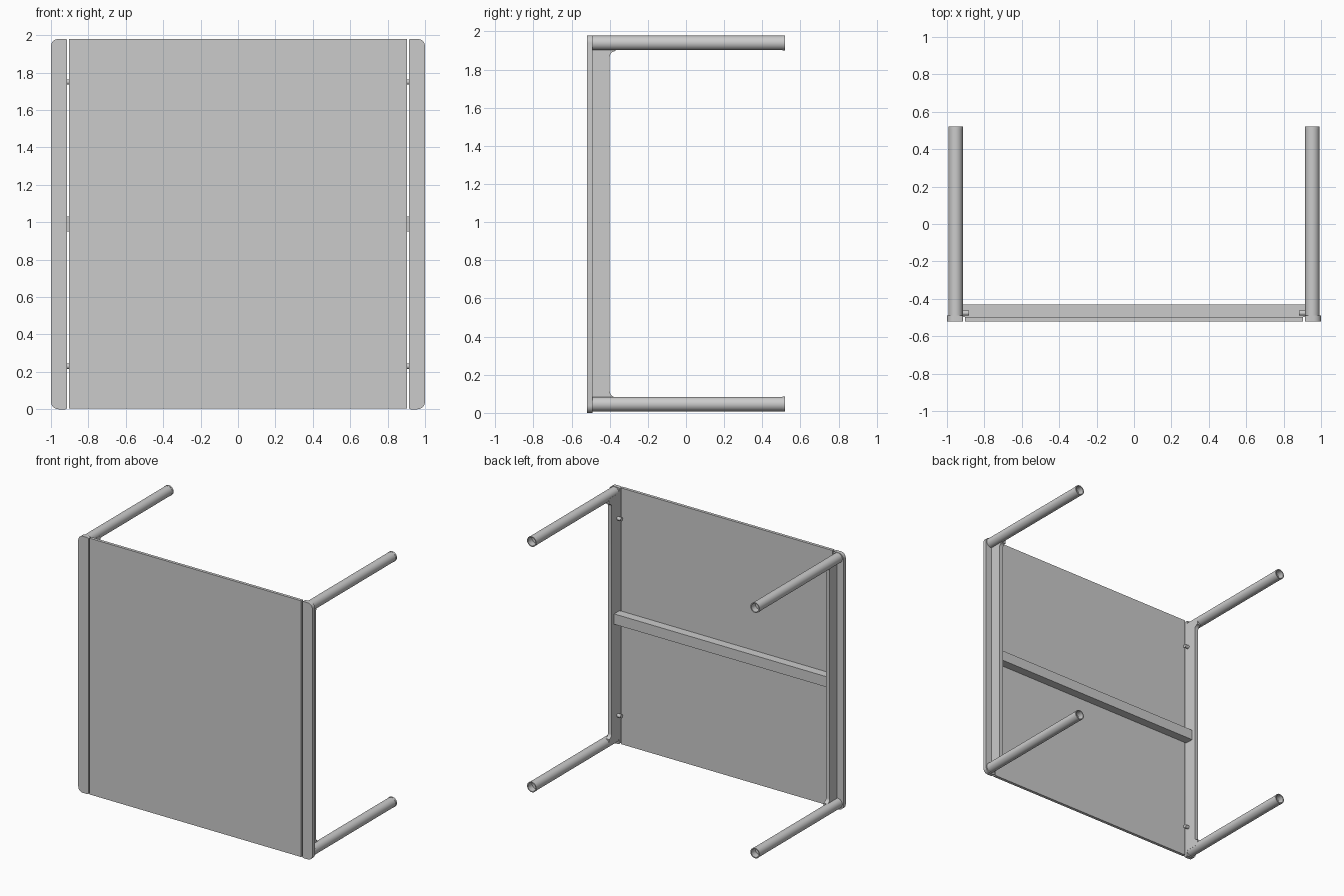
import bpy, bmesh, math

if "Cube" in bpy.data.objects:
    bpy.data.objects.remove(bpy.data.objects["Cube"])

H = 1.98            # overall height of the tipped-over table
FRONT, BACK = -0.52, -0.49


def finish(name, bm, smooth=True):
    bmesh.ops.recalc_face_normals(bm, faces=bm.faces)
    me = bpy.data.meshes.new(name)
    bm.to_mesh(me)
    bm.free()
    ob = bpy.data.objects.new(name, me)
    bpy.context.collection.objects.link(ob)
    if smooth:
        bpy.ops.object.select_all(action='DESELECT')
        ob.select_set(True)
        bpy.context.view_layer.objects.active = ob
        bpy.ops.object.shade_smooth_by_angle(angle=math.radians(35))
    return ob


def prism(name, pts, offset):
    """Extrude a closed 3D outline along offset."""
    bm = bmesh.new()
    face = bm.faces.new([bm.verts.new(p) for p in pts])
    ext = bmesh.ops.extrude_face_region(bm, geom=[face])
    verts = [v for v in ext['geom'] if isinstance(v, bmesh.types.BMVert)]
    bmesh.ops.translate(bm, verts=verts, vec=offset)
    return finish(name, bm)


def box(name, x, y, z):
    pts = [(x[0], y[0], z[0]), (x[1], y[0], z[0]), (x[1], y[0], z[1]), (x[0], y[0], z[1])]
    return prism(name, pts, (0, y[1] - y[0], 0))


def arc(cx, cy, r, a0, a1, n=8):
    return [(cx + r * math.cos(math.radians(a0 + (a1 - a0) * i / n)),
             cy + r * math.sin(math.radians(a0 + (a1 - a0) * i / n))) for i in range(n + 1)]


def lathe(name, profile, origin, axis, n=32):
    """Revolve (radius, distance) points around the 'X' or 'Y' axis."""
    bm = bmesh.new()
    rings = []
    for r, d in profile:
        ring = []
        for i in range(n):
            c, s = r * math.cos(math.tau * i / n), r * math.sin(math.tau * i / n)
            p = (d, c, s) if axis == 'X' else (c, d, s)
            ring.append(bm.verts.new([o + q for o, q in zip(origin, p)]))
        rings.append(ring)
    for a, b in zip(rings, rings[1:]):
        for i in range(n):
            bm.faces.new((a[i], a[(i + 1) % n], b[(i + 1) % n], b[i]))
    bm.faces.new(rings[0])
    bm.faces.new(rings[-1])
    return finish(name, bm)


# tabletop panel and the cross beam behind it
box("tabletop_panel", (-0.904, 0.904), (FRONT, -0.497), (0.003, H))
box("cross_beam", (-0.915, 0.915), (-0.497, -0.43), (0.95, 1.03))

for side, s in (("left", -1), ("right", 1)):
    # edge strip with rounded outer corners
    outline = (arc(0.96, 0.04, 0.04, -90, 0) + arc(0.96, H - 0.04, 0.04, 0, 90)
               + arc(0.922, H - 0.008, 0.008, 90, 180, 3) + arc(0.922, 0.008, 0.008, 180, 270, 3))
    prism(side + "_edge_strip", [(s * x, FRONT, z) for x, z in outline], (0, BACK - FRONT, 0))

    # side rail plate, filleted into the legs
    f = 0.03
    rail = [(BACK, 0.04), (-0.40 + f, 0.04)]
    rail += arc(-0.40 + f, 0.083 + f, f, 270, 180)
    rail += arc(-0.40 + f, H - 0.083 - f, f, 180, 90)
    rail += [(-0.40 + f, H - 0.04), (BACK, H - 0.04)]
    prism(side + "_side_rail", [(s * 0.915, y, z) for y, z in rail], (s * 0.032, 0, 0))

    # tubular legs with a recessed end collar
    for level, z in (("lower", 0.046), ("upper", H - 0.04)):
        lathe(f"{side}_{level}_leg",
              [(0.038, BACK), (0.038, 0.507), (0.0395, 0.507), (0.0395, 0.52),
               (0.032, 0.52), (0.032, 0.47)],
              (s * 0.9535, 0, z), 'Y')

    # fixing pins between rail and panel
    for level, z in (("lower", 0.23), ("upper", 1.75)):
        lathe(f"{side}_{level}_pin", [(0.014, s * 0.883), (0.014, s * 0.918)],
              (0, -0.476, z), 'X', 16)
